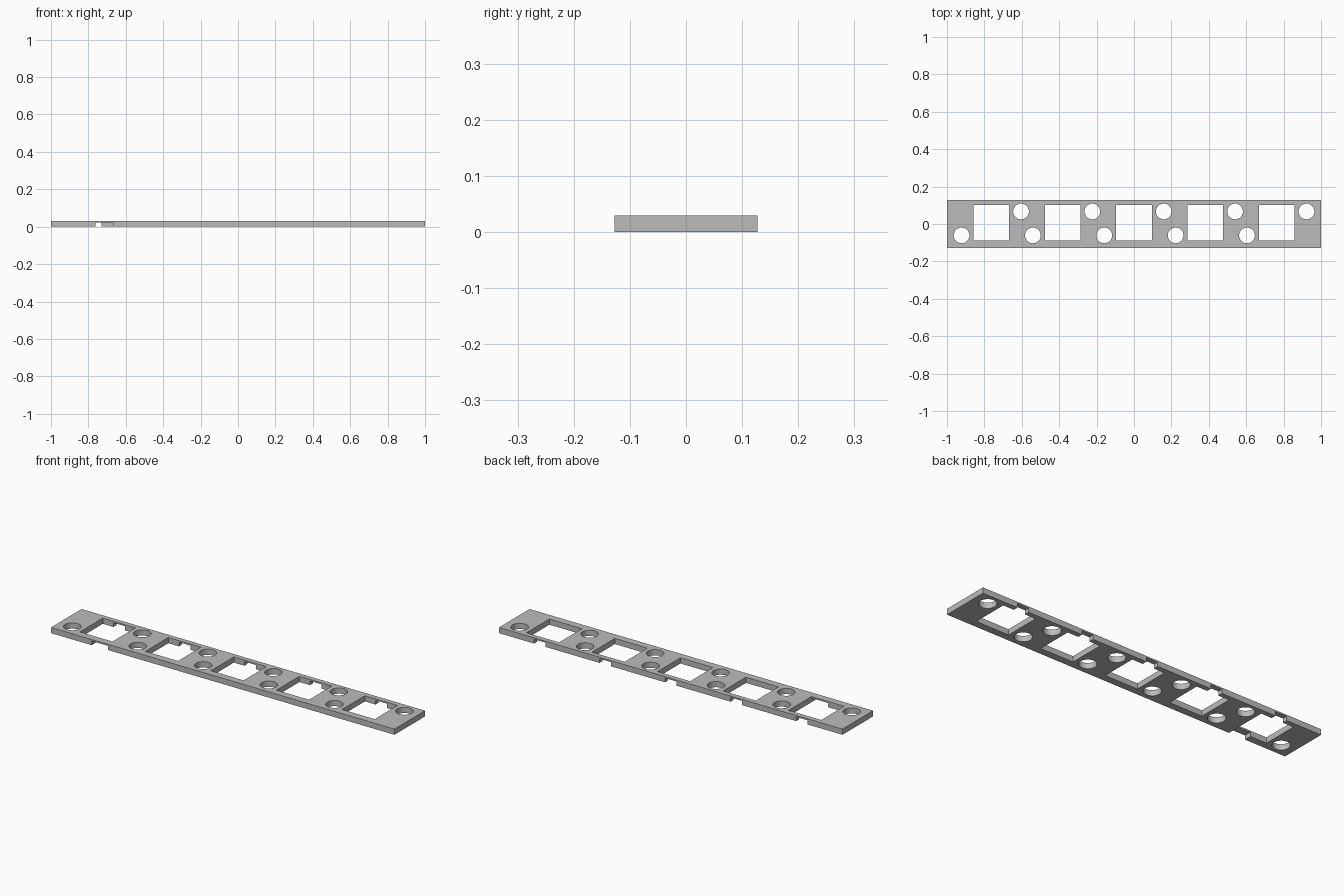
import bpy
import bmesh
from math import radians
from mathutils import Matrix, Vector

if "Cube" in bpy.data.objects:
    bpy.data.objects.remove(bpy.data.objects["Cube"], do_unlink=True)

HALF_WIDTH, THICK = 0.127, 0.03
NOTCH_TOP = 0.022
PITCH = 0.3815
WINDOW, WINDOW_Y = 0.19, 0.006
centres = [PITCH * i for i in range(-2, 3)]

grey = bpy.data.materials.new("plain grey")
grey.use_nodes = True
colour = (0.5, 0.5, 0.5, 1)
grey.diffuse_color = colour
grey.node_tree.nodes["Principled BSDF"].inputs["Base Color"].default_value = colour


def add_box(bm, low, high):
    low, high = Vector(low), Vector(high)
    matrix = Matrix.Translation((low + high) / 2) @ Matrix.Diagonal((*(high - low), 1))
    bmesh.ops.create_cube(bm, size=1, matrix=matrix)


def add_cylinder(bm, x, y, radius):
    bmesh.ops.create_cone(bm, cap_ends=True, segments=48, radius1=radius, radius2=radius,
                          depth=0.2, matrix=Matrix.Translation((x, y, THICK / 2)))


def make_object(name, bm):
    mesh = bpy.data.meshes.new(name)
    bm.to_mesh(mesh)
    bm.free()
    mesh.materials.append(grey)
    obj = bpy.data.objects.new(name, mesh)
    bpy.context.collection.objects.link(obj)
    return obj


def cut(target, cutter):
    cutter.hide_render = True
    mod = target.modifiers.new(cutter.name, 'BOOLEAN')
    mod.operation = 'DIFFERENCE'
    mod.solver = 'EXACT'
    mod.object = cutter
    bpy.context.view_layer.objects.active = target
    bpy.ops.object.modifier_apply(modifier=mod.name)
    bpy.data.objects.remove(cutter, do_unlink=True)


# Flat mounting strip
bm = bmesh.new()
add_box(bm, (-1, -HALF_WIDTH, 0), (1, HALF_WIDTH, THICK))
strip = make_object("mounting_strip", bm)

# Square windows, each with a round hole on either side
bm = bmesh.new()
h = WINDOW / 2
for c in centres:
    add_box(bm, (c - h, WINDOW_Y - h, -0.1), (c + h, WINDOW_Y + h, 0.1))
    add_cylinder(bm, c - 0.159, -0.061, 0.042)
    add_cylinder(bm, c + 0.159, 0.067, 0.042)
cut(strip, make_object("opening_cutter", bm))

# Underside wire notches: one behind every window, one wide one at the front
bm = bmesh.new()
for c in centres:
    add_box(bm, (c - 0.033, 0.05, -0.1), (c + 0.033, 0.2, NOTCH_TOP))
first = centres[0]
add_box(bm, (first, -0.2, -0.1), (first + h, -0.05, NOTCH_TOP))
cut(strip, make_object("notch_cutter", bm))

# Smooth hole walls, crisp edges
bpy.ops.object.select_all(action='DESELECT')
strip.select_set(True)
bpy.context.view_layer.objects.active = strip
bpy.ops.object.shade_smooth_by_angle(angle=radians(30))
